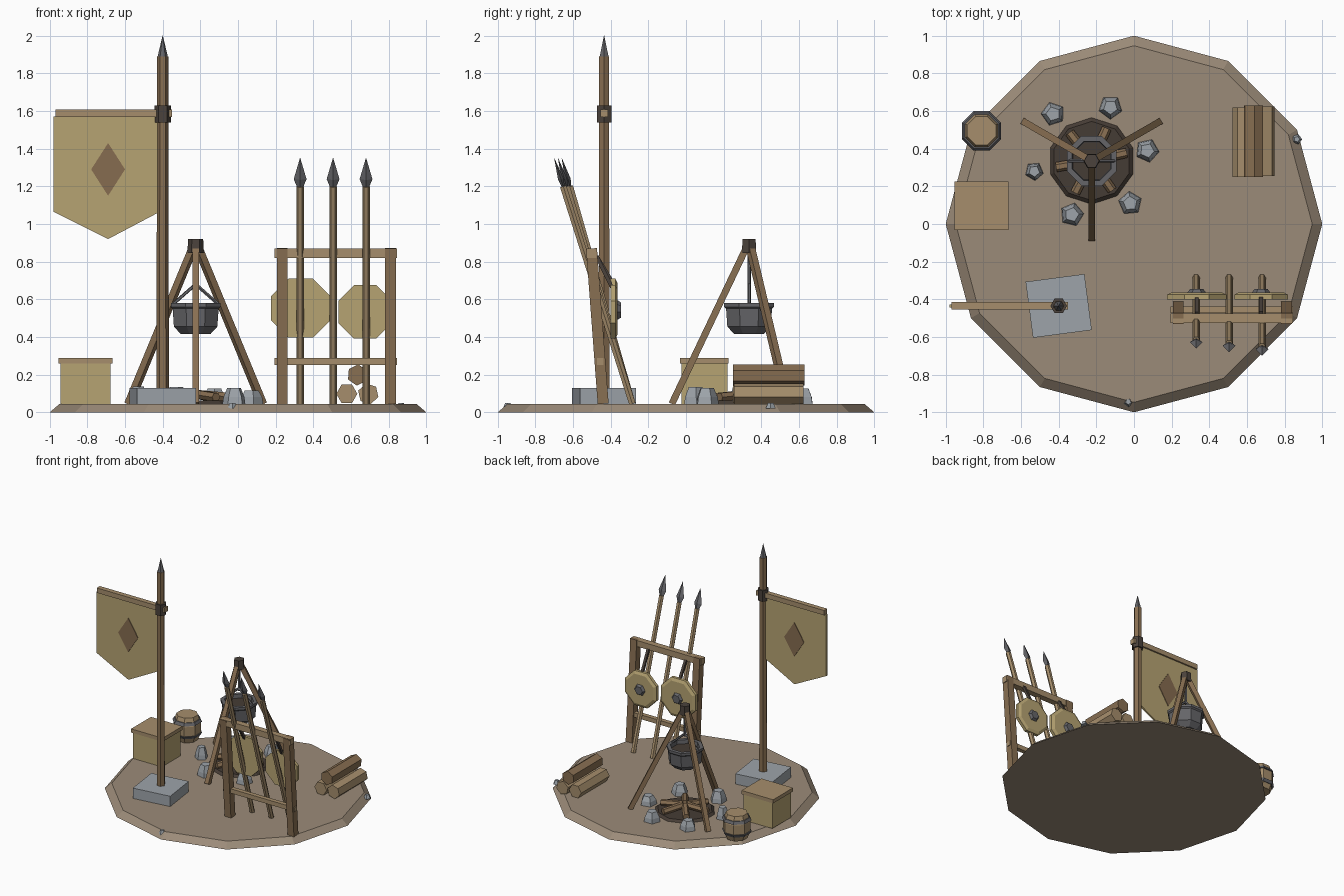
import bpy, random
from math import sin, cos, pi, radians
from mathutils import Vector, Matrix

if "Cube" in bpy.data.objects:
    bpy.data.objects.remove(bpy.data.objects["Cube"])

random.seed(4)


def material(name, r, g, b):
    m = bpy.data.materials.new(name)
    m.diffuse_color = (r, g, b, 1)
    m.use_nodes = True
    m.node_tree.nodes["Principled BSDF"].inputs["Base Color"].default_value = m.diffuse_color
    return m


DIRT = material("dirt", .33, .26, .19)
WOOD = material("wood", .25, .16, .085)
PALE = material("pale_wood", .38, .27, .15)
CLOTH = material("cloth", .47, .37, .17)
EMBLEM = material("emblem", .24, .15, .08)
STONE = material("stone", .34, .37, .40)
IRON = material("iron", .13, .13, .14)
CHAR = material("char", .06, .045, .035)
DARK = material("dark_binding", .07, .055, .045)


def mesh(name, verts, faces, mat, matrix=Matrix()):
    me = bpy.data.meshes.new(name)
    me.from_pydata([matrix @ Vector(v) for v in verts], [], faces)
    me.materials.append(mat)
    ob = bpy.data.objects.new(name, me)
    bpy.context.collection.objects.link(ob)
    return ob


def lathe(name, profile, n, mat, loc=(0, 0, 0), phase=0.0, matrix=None):
    """Faceted solid of revolution from (radius, z) pairs, listed bottom to top outside."""
    verts = [(r * cos(phase + 2 * pi * i / n), r * sin(phase + 2 * pi * i / n), z)
             for r, z in profile for i in range(n)]
    faces = [(k * n + i, k * n + (i + 1) % n, (k + 1) * n + (i + 1) % n, (k + 1) * n + i)
             for k in range(len(profile) - 1) for i in range(n)]
    faces.append(tuple(reversed(range(n))))
    faces.append(tuple(range((len(profile) - 1) * n, len(profile) * n)))
    return mesh(name, verts, faces, mat, matrix or Matrix.Translation(loc))


def frame(p, q):
    d = Vector(q) - Vector(p)
    return Matrix.Translation(p) @ d.to_track_quat('Z', 'Y').to_matrix().to_4x4(), d.length


def rod(name, p, q, r, n, mat, r2=None, phase=0.0):
    m, length = frame(p, q)
    return lathe(name, [(r, 0), (r if r2 is None else r2, length)], n, mat, phase=phase, matrix=m)


def beam(name, p, q, half, mat):
    return rod(name, p, q, half * 2 ** .5, 4, mat, phase=pi / 4)


def box(name, loc, size, mat, turn=0.0):
    m = (Matrix.Translation(loc) @ Matrix.Rotation(radians(turn), 4, 'Z')
         @ Matrix.Diagonal((*size, 1)))
    return lathe(name, [(.5 ** .5, -.5), (.5 ** .5, .5)], 4, mat, phase=pi / 4, matrix=m)


def plate(name, outline, y, thick, mat):
    """Flat panel in the xz plane."""
    n = len(outline)
    verts = [(x, y + s * thick / 2, z) for s in (-1, 1) for x, z in outline]
    faces = [tuple(range(n)), tuple(reversed(range(n, 2 * n)))]
    faces += [(i, i + n, (i + 1) % n + n, (i + 1) % n) for i in range(n)]
    return mesh(name, verts, faces, mat)


G = .045  # ground level

# Ground disc with two pebbles in its rim
lathe("ground", [(1, 0), (.947, G)], 12, DIRT)
for i, (x, y) in enumerate([(.865, .45), (-.03, -.945)]):
    lathe(f"pebble_{i}", [(.028, 0), (.015, .03)], 5, STONE, (x, y, .02), i)

# Banner
px, py = -.4, -.435
box("banner_base", (px, py, .0875), (.315, .3, .085), STONE, 7.5)
lathe("banner_pole", [(.033, .12), (.03, 1.89)], 6, WOOD, (px, py, 0))
lathe("pole_spike", [(.027, 1.89), (.001, 2)], 6, IRON, (px, py, 0))
lathe("pole_collar", [(.044, 1.54), (.044, 1.63)], 6, DARK, (px, py, 0))
beam("banner_crossbar", (-.97, py, 1.588), (-.35, py, 1.588), .02, PALE)
plate("banner_cloth", [(-.98, 1.57), (-.98, 1.065), (-.69, .92), (-.415, 1.065), (-.415, 1.57)],
      py, .015, CLOTH)
plate("banner_diamond", [(-.69, 1.43), (-.78, 1.29), (-.69, 1.15), (-.6, 1.29)],
      py, .025, EMBLEM)

# Tripod, pot and its hanger
fx, fy = -.225, .335
for i, a in enumerate((30, 150, 270)):
    c, s = cos(radians(a)), sin(radians(a))
    beam(f"tripod_leg_{i}", (fx + .41 * c, fy + .41 * s, G),
         (fx + .012 * c, fy + .012 * s, .88), .018, WOOD)
lathe("tripod_binding", [(.044, .845), (.04, .92)], 6, DARK, (fx, fy, 0))
rod("pot_hook", (fx, fy, .66), (fx, fy, .86), .01, 5, IRON)
for s in (-1, 1):
    rod("pot_handle", (fx + s * .125, fy, .57), (fx, fy, .68), .009, 5, IRON)
lathe("pot", [(.085, .415), (.125, .455), (.132, .55), (.143, .56), (.143, .58),
              (.112, .58), (.108, .545)], 8, IRON, (fx, fy, 0), pi / 8)
lathe("stew", [(.106, .546), (.106, .55)], 8, CHAR, (fx, fy, 0), pi / 8)

# Campfire
lathe("ash_bed", [(.23, G), (.21, .062)], 10, CHAR, (fx, fy, 0), pi / 10)
for i, a in enumerate((13, 65, 128, 190, 243, 305)):
    c, s = cos(radians(a)), sin(radians(a))
    rod(f"fire_log_{i}", (fx + .19 * c, fy + .19 * s, .08),
        (fx + .02 * c, fy + .02 * s, .095), .026, 6, WOOD)
for i, (x, y) in enumerate([(-.43, .585), (-.125, .62), (.07, .39),
                            (-.53, .28), (-.33, .05), (-.02, .11)]):
    r = .05 if i == 3 else .064
    lathe(f"fire_stone_{i}", [(r, G), (r * .92, .08), (r * .6, random.uniform(.115, .14))],
          5, STONE, (x, y, 0), random.uniform(0, 6))

# Weapon rack
for x in (.235, .81):
    beam("rack_post", (x, -.44, G), (x, -.502, .87), .029, WOOD)
beam("rack_top_rail", (.195, -.5, .845), (.845, -.5, .845), .025, PALE)
beam("rack_low_rail", (.195, -.455, .27), (.845, -.455, .27), .018, PALE)

# Spears
for x, tip in ((.33, -.66), (.505, -.68), (.68, -.70)):
    foot, head = Vector((x, -.285, G)), Vector((x, tip, 1.35))
    neck = foot.lerp(head, .885)
    rod("spear_shaft", foot, neck, .02, 6, PALE)
    m, length = frame(neck, head)
    lathe("spear_head", [(.014, -.01), (.034, .04), (.001, length)], 4, IRON,
          matrix=m @ Matrix.Diagonal((1, .45, 1, 1)))

# Shields hanging on the back of the rack
for x, z, r in ((.333, .553, .17), (.675, .533, .154)):
    m = Matrix.Translation((x, -.4, z)) @ Matrix.Rotation(-pi / 2, 4, 'X')
    lathe("shield", [(r, 0), (r, .025), (r * .85, .036)], 8, CLOTH, phase=pi / 8, matrix=m)
    lathe("shield_boss", [(.05, .034), (.035, .055)], 6, IRON, matrix=m)
    beam("shield_strap", (x, -.475, .83), (x, -.39, z + r * .8), .01, DARK)

# Firewood stack
for i, (x, z, y0, y1) in enumerate([(.578, .098, .25, .62), (.692, .098, .255, .625),
                                    (.635, .198, .25, .63)]):
    rod(f"firewood_{i}", (x, y0, z), (x, y1, z), .056, 6, PALE if i < 2 else WOOD, phase=.3 * i)

# Crate
box("crate", (-.81, .098, .153), (.265, .245, .216), CLOTH)
box("crate_lid", (-.81, .098, .273), (.288, .258, .03), PALE)

# Barrel
b = (-.81, .495, 0)
lathe("barrel", [(.082, G), (.105, .11), (.105, .185), (.082, .25)], 8, PALE, b, pi / 8)
for z, slope in ((.085, .006), (.195, -.006)):
    lathe("barrel_hoop", [(.107 - slope, z), (.107 + slope, z + .022)], 8, IRON, b, pi / 8)
